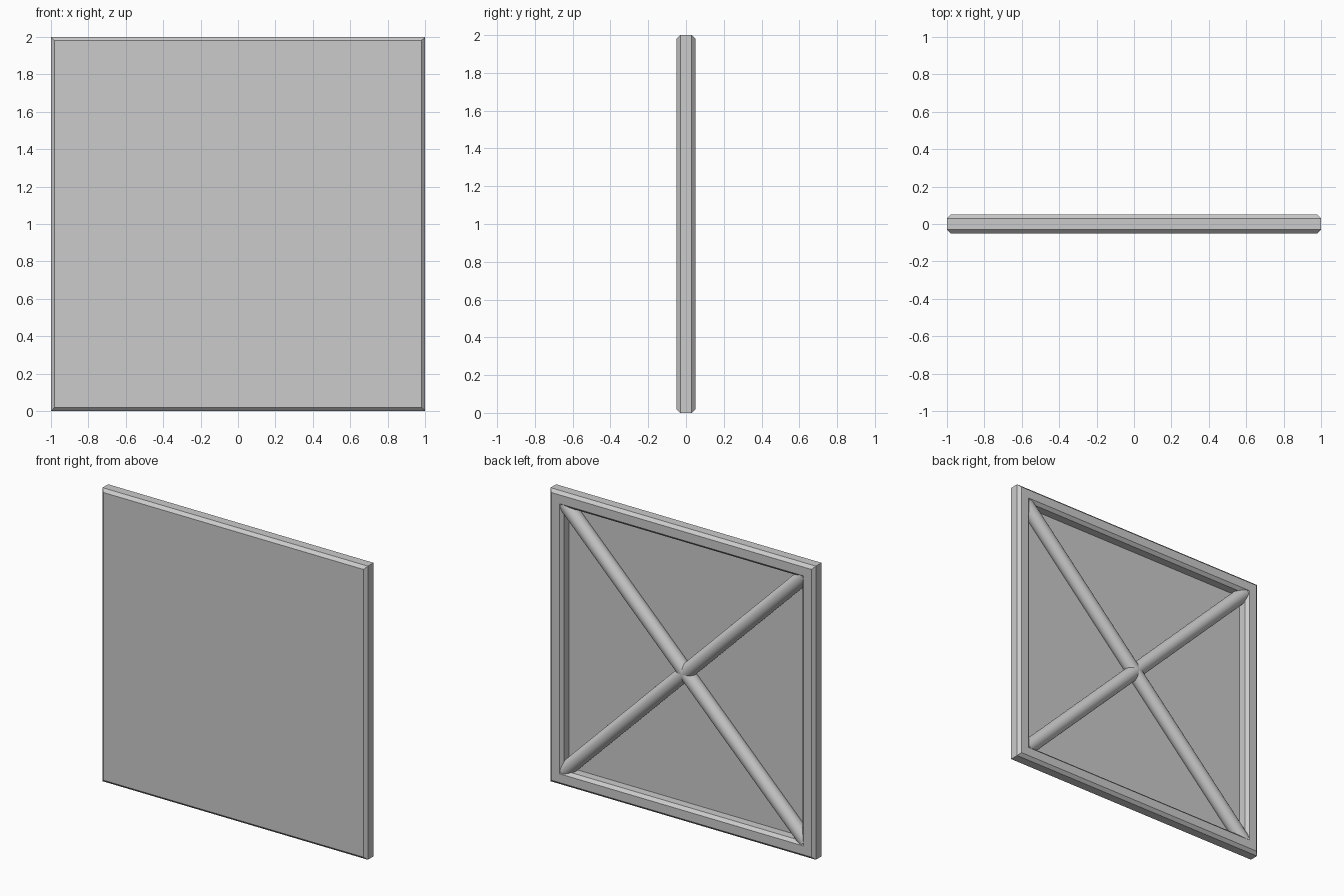
import bpy, bmesh, math
from mathutils import Matrix, Vector

cube = bpy.data.objects.get("Cube")
if cube:
    bpy.data.objects.remove(cube, do_unlink=True)

grey = bpy.data.materials.new("plain grey")
grey.use_nodes = True
colour = (0.6, 0.6, 0.6, 1)
grey.diffuse_color = colour
grey.node_tree.nodes["Principled BSDF"].inputs["Base Color"].default_value = colour

HALF, BAR, DEPTH, CHAMFER = 1.0, 0.1, 0.05, 0.02
FLOOR = -0.025


def finish(name, bm):
    bmesh.ops.recalc_face_normals(bm, faces=bm.faces)
    mesh = bpy.data.meshes.new(name)
    bm.to_mesh(mesh)
    bm.free()
    obj = bpy.data.objects.new(name, mesh)
    bpy.context.collection.objects.link(obj)
    mesh.materials.append(grey)
    return obj


def square(bm, half, y):
    return [bm.verts.new((sx * half, y, HALF + sz * half))
            for sx, sz in ((-1, -1), (1, -1), (1, 1), (-1, 1))]


# Tray: chamfered square frame with a closed front and a recessed back
bm = bmesh.new()
inner = HALF - BAR
profile = [(HALF - CHAMFER, -DEPTH), (HALF, CHAMFER - DEPTH),
           (HALF, DEPTH - CHAMFER), (HALF - CHAMFER, DEPTH),
           (inner + CHAMFER, DEPTH), (inner, DEPTH - CHAMFER), (inner, FLOOR)]
rings = [square(bm, half, y) for half, y in profile]
for a, b in zip(rings, rings[1:]):
    for i in range(4):
        j = (i + 1) % 4
        bm.faces.new((a[i], a[j], b[j], b[i]))
bm.faces.new(rings[0])
bm.faces.new(rings[-1])
finish("framed_panel", bm)

# Two round braces crossing corner to corner in the recess
for name, sign in (("rising_brace", 1), ("falling_brace", -1)):
    bm = bmesh.new()
    turn = Matrix.Rotation(sign * math.pi / 4, 4, "Y")
    bmesh.ops.create_cone(bm, cap_ends=True, segments=32, radius1=0.049, radius2=0.049,
                          depth=2 * math.sqrt(2) * (inner + CHAMFER / 2),
                          matrix=Matrix.Translation(Vector((0, 0, HALF))) @ turn)
    brace = finish(name, bm)
    bpy.ops.object.select_all(action="DESELECT")
    brace.select_set(True)
    bpy.context.view_layer.objects.active = brace
    bpy.ops.object.shade_smooth_by_angle(angle=math.radians(40))
